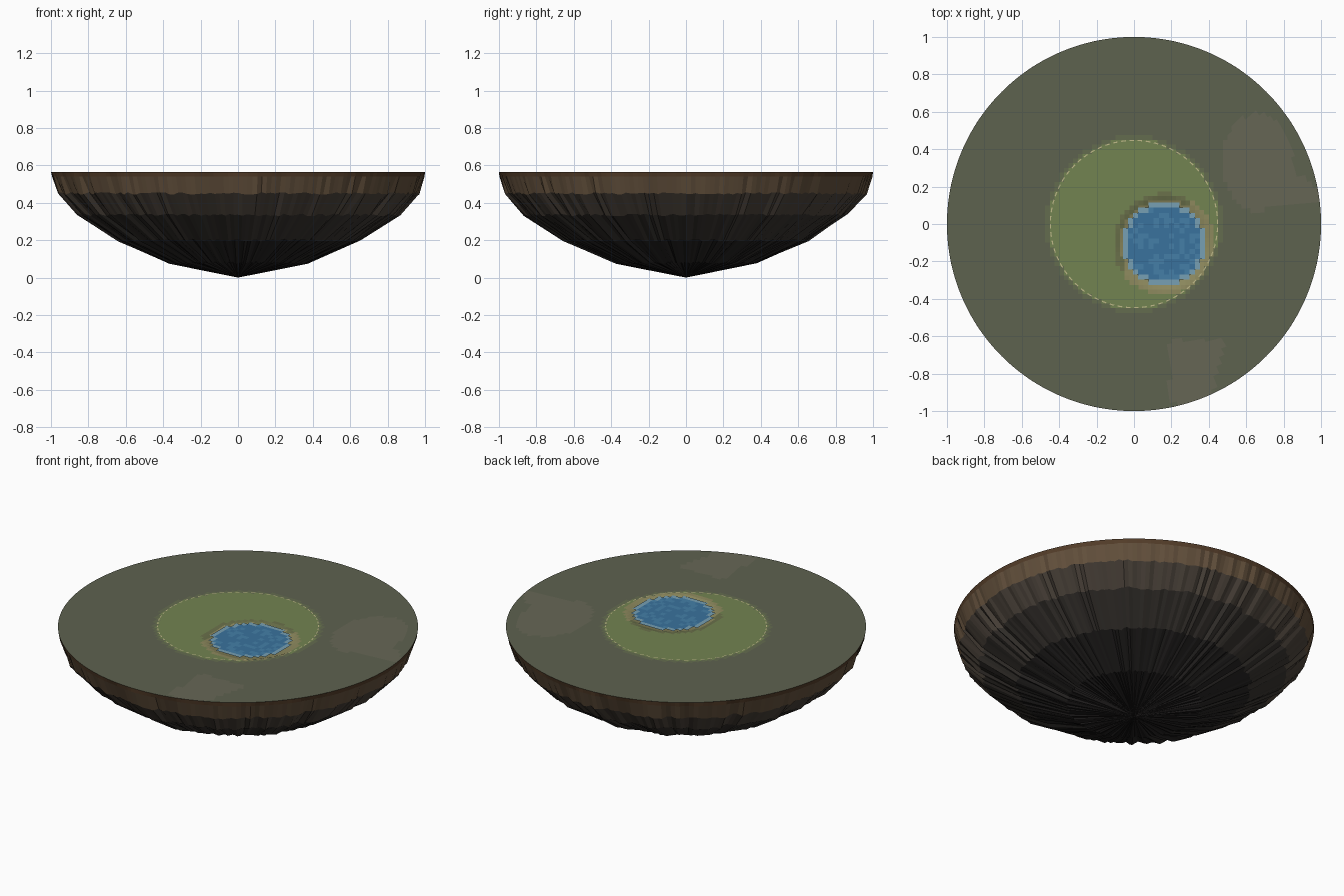
import bpy, bmesh, random
from math import sin, cos, pi, hypot

if "Cube" in bpy.data.objects:
    bpy.data.objects.remove(bpy.data.objects["Cube"])

random.seed(7)
TOP = 0.565
POND = (0.16, -0.105)


def mat(name, r, g, b):
    m = bpy.data.materials.new(name)
    m.diffuse_color = [(c / 255) ** 2.2 for c in (r, g, b)] + [1]
    m.use_nodes = True
    m.node_tree.nodes["Principled BSDF"].inputs["Base Color"].default_value = m.diffuse_color
    return m


def finish(bm, name, mats):
    bmesh.ops.remove_doubles(bm, verts=bm.verts, dist=1e-5)
    bmesh.ops.recalc_face_normals(bm, faces=bm.faces)
    me = bpy.data.meshes.new(name)
    bm.to_mesh(me)
    bm.free()
    for m in mats:
        me.materials.append(m)
    ob = bpy.data.objects.new(name, me)
    bpy.context.collection.objects.link(ob)
    return ob


# Rocky underside: rings of jagged radial columns closing at a point
N = 240
profile = [(1.0, TOP), (0.998, 0.54), (0.972, 0.45), (0.872, 0.335), (0.66, 0.2), (0.38, 0.08)]
rock = [mat("soil_rim", 84, 63, 45), mat("brown_rock", 100, 82, 63), mat("grey_rock", 78, 70, 62),
        mat("dark_rock", 60, 56, 52), mat("deep_rock", 44, 42, 41), mat("tip_rock", 38, 36, 36)]
columns, depth = [], 0
for i in range(N):
    if random.random() < 0.6:
        depth = random.random() ** 1.6
    columns.append(depth)
jag = [0, 0.008, 0.026, 0.05, 0.05, 0.05]
bm = bmesh.new()
rings = []
for k, (r, z) in enumerate(profile):
    ring = []
    for i in range(N):
        a = 2 * pi * i / N
        s = r * (1 - jag[k] * (0.75 * columns[i] + 0.35 * random.random()))
        dz = random.uniform(-0.007, 0.007) if k > 1 else 0
        ring.append(bm.verts.new((s * cos(a), s * sin(a), z + dz)))
    rings.append(ring)
tip = bm.verts.new((0, 0, 0))
for i in range(N):
    j = (i + 1) % N
    for k in range(len(rings) - 1):
        f = bm.faces.new((rings[k][i], rings[k][j], rings[k + 1][j], rings[k + 1][i]))
        f.material_index = k
    bm.faces.new((rings[-1][i], rings[-1][j], tip)).material_index = 5
finish(bm, "rock_underside", rock)


# Ground: square cell grid in the middle, blended out to a round rim
def pond_dist(x, y):
    return hypot(x - POND[0], y - POND[1])


def ground_z(x, y):
    d = pond_dist(x, y)
    return TOP - 0.04 * max(0, 1 - (d / 0.25) ** 2)


def ground_colour(x, y):
    d, r = pond_dist(x, y), hypot(x, y)
    if d < 0.235:
        return 3
    if r < 0.452:
        if d < 0.27 and x - y > 0.2:
            return 3
        return 4 if d < 0.27 else 2
    if r < 0.475:
        return 5
    if hypot((x - 0.66) / 0.19, (y - 0.33) / 0.26) < 1 or (0.6 < x and 0.1 < y < 0.9 - 0.72 * x):
        return 1
    if 0.19 < x < 0.49 - 0.25 * (-0.62 - y) and -0.96 < y < -0.62:
        return 1
    return 0


HALF, C, STEPS = 0.5, 40, 20
bm = bmesh.new()
grid = [[bm.verts.new((-HALF + i / C, -HALF + j / C, 0)) for i in range(C + 1)] for j in range(C + 1)]
for j in range(C):
    for i in range(C):
        bm.faces.new((grid[j][i], grid[j][i + 1], grid[j + 1][i + 1], grid[j + 1][i]))
edge = [grid[0][i] for i in range(C)] + [grid[j][C] for j in range(C)]
edge += [grid[C][C - i] for i in range(C)] + [grid[C - j][0] for j in range(C)]
prev, M = edge, 4 * C
for s in range(1, STEPS + 1):
    t = s / STEPS
    ring = []
    for i, v in enumerate(edge):
        a = -0.75 * pi + 2 * pi * i / M
        ring.append(bm.verts.new((v.co.x * (1 - t) + cos(a) * t, v.co.y * (1 - t) + sin(a) * t, 0)))
    for i in range(M):
        j = (i + 1) % M
        bm.faces.new((prev[i], ring[i], ring[j], prev[j]))
    prev = ring
for v in bm.verts:
    v.co.z = ground_z(v.co.x, v.co.y)
for f in bm.faces:
    c = f.calc_center_median()
    f.material_index = ground_colour(c.x, c.y)
ground = [mat("dull_ground", 94, 98, 80), mat("bare_patch", 102, 102, 86), mat("meadow", 114, 130, 82),
          mat("sand", 140, 136, 94), mat("damp_grass", 106, 112, 76), mat("meadow_fringe", 100, 108, 80)]
finish(bm, "ground_top", ground)

# Pond: blocky water cells, paler along the shore
water = [mat("deep_water", 60, 114, 156), mat("mid_water", 70, 126, 166), mat("shore_water", 118, 158, 178)]
S = 0.0275
bm = bmesh.new()
for i in range(-9, 9):
    for j in range(-9, 9):
        d = hypot((i + 0.5) * S, (j + 0.5) * S)
        if d > 0.226:
            continue
        x, y = POND[0] + i * S, POND[1] + j * S
        f = bm.faces.new([bm.verts.new((x + u * S, y + v * S, TOP - 0.001))
                          for u, v in ((0, 0), (1, 0), (1, 1), (0, 1))])
        f.material_index = 2 if d > 0.2 else (1 if random.random() < 0.3 else 0)
finish(bm, "pond_water", water)

# Dashed boundary ring around the meadow
bm = bmesh.new()
D = 64
for k in range(D):
    a0 = 2 * pi * k / D
    for h in range(2):
        a, b = a0 + h * 0.0275, a0 + (h + 1) * 0.0275
        bm.faces.new([bm.verts.new((r * cos(t), r * sin(t), TOP + 0.003))
                      for r, t in ((0.444, a), (0.45, a), (0.45, b), (0.444, b))])
finish(bm, "boundary_dashes", [mat("dash_cream", 190, 184, 136)])
